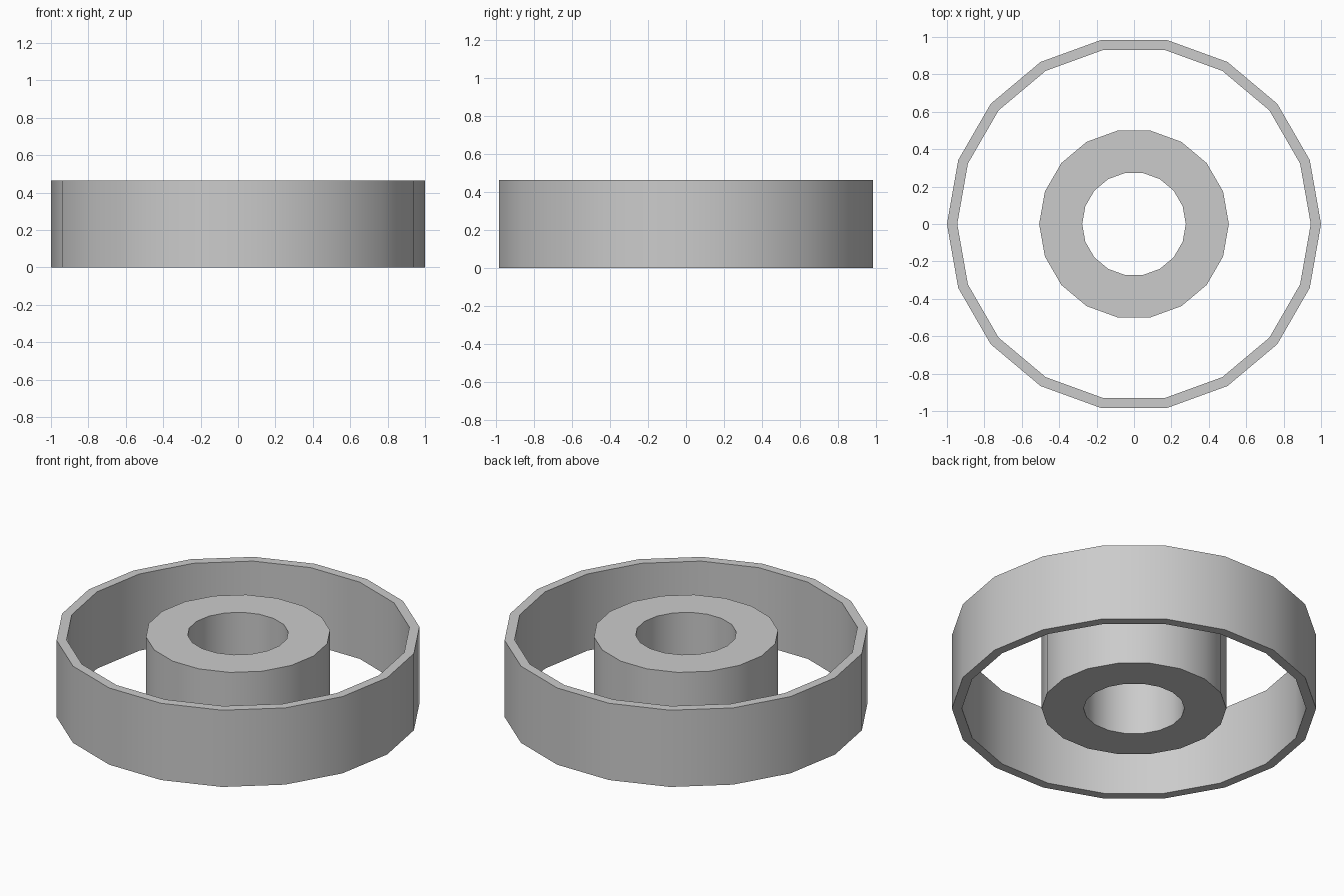
import bpy, bmesh, math

if "Cube" in bpy.data.objects:
    bpy.data.objects.remove(bpy.data.objects["Cube"])

SIDES = 18
HEIGHT = 0.465


def make_ring(name, r_out, r_in):
    # Revolve a rectangular section into a hollow ring
    bm = bmesh.new()
    section = [(r_in, 0), (r_out, 0), (r_out, HEIGHT), (r_in, HEIGHT)]
    loops = []
    for i in range(SIDES):
        a = 2 * math.pi * i / SIDES
        loops.append([bm.verts.new((r * math.cos(a), r * math.sin(a), z)) for r, z in section])
    for i in range(SIDES):
        a, b = loops[i], loops[(i + 1) % SIDES]
        for j in range(4):
            k = (j + 1) % 4
            bm.faces.new((a[j], b[j], b[k], a[k]))
    bmesh.ops.recalc_face_normals(bm, faces=bm.faces)
    mesh = bpy.data.meshes.new(name)
    bm.to_mesh(mesh)
    bm.free()
    obj = bpy.data.objects.new(name, mesh)
    bpy.context.collection.objects.link(obj)
    # Smooth walls, sharp rims
    bpy.ops.object.select_all(action='DESELECT')
    obj.select_set(True)
    bpy.context.view_layer.objects.active = obj
    bpy.ops.object.shade_smooth_by_angle(angle=math.radians(30))
    return obj


# Thin outer ring and thick inner hub
make_ring("outer_ring", 1.0, 0.945)
make_ring("inner_hub", 0.507, 0.277)
